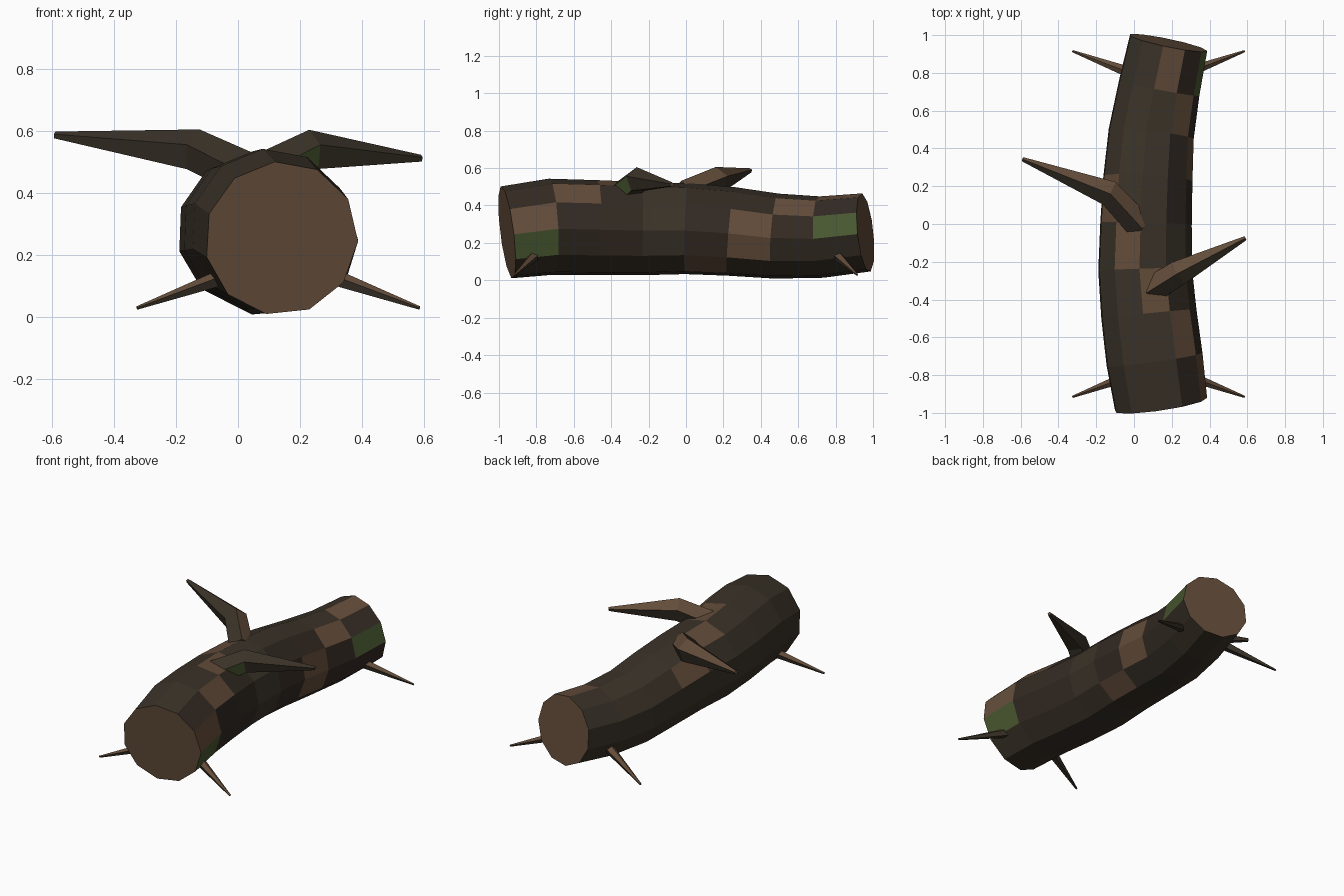
import bpy, bmesh, math
from mathutils import Vector

if "Cube" in bpy.data.objects:
    bpy.data.objects.remove(bpy.data.objects["Cube"])


def material(name, rgb):
    m = bpy.data.materials.new(name)
    m.diffuse_color = (*rgb, 1)
    m.use_nodes = True
    m.node_tree.nodes["Principled BSDF"].inputs["Base Color"].default_value = m.diffuse_color
    return m


MATS = [material("dark_bark", (0.042, 0.032, 0.021)),
        material("brown_wood", (0.125, 0.073, 0.042)),
        material("green_moss", (0.068, 0.100, 0.030)),
        material("deep_bark", (0.033, 0.023, 0.016))]
DARK, BROWN, MOSS, DEEP = range(4)


def tube(name, path, radii, sides, start, colour, caps=BROWN):
    """Loft flat-faced rings along a path; colour(segment, side) picks a material."""
    pts = [Vector(p) for p in path]
    n = len(pts)
    bm = bmesh.new()
    rings = []
    for i, (p, r) in enumerate(zip(pts, radii)):
        t = (pts[min(i + 1, n - 1)] - pts[max(i - 1, 0)]).normalized()
        u = t.cross(Vector((0, 0, 1))).normalized()
        v = u.cross(t)
        ring = []
        for k in range(sides):
            a = math.radians(start) + 2 * math.pi * k / sides
            ring.append(bm.verts.new(p + r * (math.cos(a) * u + math.sin(a) * v)))
        rings.append(ring)
    for s in range(n - 1):
        for k in range(sides):
            j = (k + 1) % sides
            f = bm.faces.new((rings[s][k], rings[s][j], rings[s + 1][j], rings[s + 1][k]))
            f.material_index = colour(s, k)
    for ring in (rings[0][::-1], rings[-1]):
        bm.faces.new(ring).material_index = caps
    bmesh.ops.recalc_face_normals(bm, faces=bm.faces[:])
    me = bpy.data.meshes.new(name)
    bm.to_mesh(me)
    bm.free()
    for m in MATS:
        me.materials.append(m)
    ob = bpy.data.objects.new(name, me)
    bpy.context.collection.objects.link(ob)
    return ob


# Log trunk: nine rings of eleven sides, gently bent
cx = [.14, .105, .075, .055, .06, .07, .088, .13, .18]
cz = [.255, .285, .28, .275, .275, .26, .235, .23, .255]
rad = [.25, .26, .257, .252, .246, .24, .23, .22, .212]
ys = [-.957 + .2395 * i for i in range(9)]
patches = {(0, 10): MOSS, (7, 0): MOSS}
for cell in [(0, 0), (1, 1), (2, 2), (3, 3), (4, 4), (5, 0), (5, 10),
             (6, 1), (7, 2), (4, 9)]:
    patches[cell] = BROWN


def bark(s, k):
    return patches.get((s, k), DEEP if (k in (0, 1, 10) and s != 3) else DARK)


tube("log_trunk", list(zip(cx, ys, cz)), rad, 11, -2.2, bark)

# Two bent branch stubs on top
tube("right_branch", [(.09, -.35, .46), (.235, -.26, .535), (.59, -.075, .512)],
     [.075, .07, .012], 5, 18,
     lambda s, k: MOSS if (s, k) == (0, 4) else BROWN if k == 1 else DARK)
tube("left_branch", [(.03, -.01, .46), (-.135, .165, .535), (-.59, .343, .587)],
     [.075, .072, .012], 5, 18,
     lambda s, k: BROWN if k == 0 else DARK)

# Four root spikes near the ends
for sx, side in ((-1, "left"), (1, "right")):
    for sy, end in ((-1, "front"), (1, "back")):
        tube(f"{end}_{side}_spike",
             [(.13 + sx * .16, sy * .805, .135), (.13 + sx * .455, sy * .915, .03)],
             [.03, .006], 5, 18,
             lambda s, k: BROWN if k in (0, 1) else DARK)
